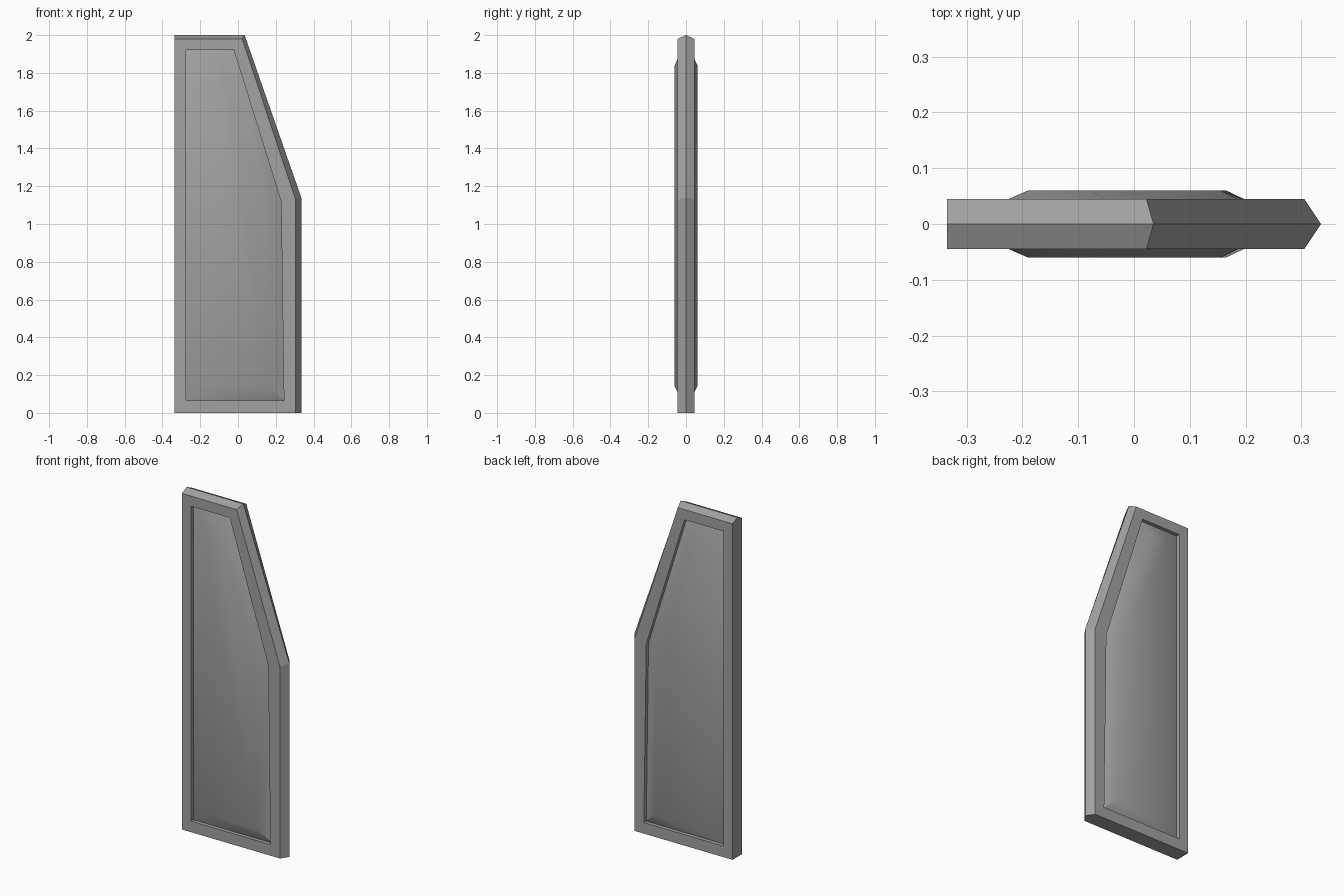
import bpy
import bmesh
import math

cube = bpy.data.objects.get("Cube")
if cube:
    bpy.data.objects.remove(cube, do_unlink=True)

grey = bpy.data.materials.new("plain grey")
grey.use_nodes = True
colour = (0.36, 0.36, 0.36, 1)
grey.diffuse_color = colour
grey.node_tree.nodes["Principled BSDF"].inputs["Base Color"].default_value = colour

# Outlines in x, z: bottom left, bottom right, shoulder, top of slope, top left
RIDGE = [(-.335, 0), (.335, 0), (.335, 1.14), (.035, 2), (-.335, 2)]
RIM = [(-.335, 0), (.305, 0), (.305, 1.13), (.022, 1.98), (-.335, 1.98)]
OPENING = [(-.275, .065), (.243, .065), (.228, 1.12), (-.022, 1.92), (-.275, 1.92)]
PLATEAU = [(-.19, .14), (.165, .14), (.155, 1.1), (-.078, 1.84), (-.19, 1.84)]


def loft(name, rings, ring_closed):
    """Join outlines placed at given depths, as a closed ring or with end caps."""
    bm = bmesh.new()
    loops = [[bm.verts.new((x, y, z)) for x, z in outline] for outline, y in rings]
    pairs = list(zip(loops, loops[1:]))
    if ring_closed:
        pairs.append((loops[-1], loops[0]))
    else:
        bm.faces.new(loops[0])
        bm.faces.new(loops[-1])
    for a, b in pairs:
        for i in range(len(a)):
            j = (i + 1) % len(a)
            bm.faces.new((a[i], a[j], b[j], b[i]))
    # The ridge meets the rim at the square bottom and hinge corners
    bmesh.ops.dissolve_degenerate(bm, edges=bm.edges, dist=1e-5)
    bmesh.ops.recalc_face_normals(bm, faces=bm.faces)
    mesh = bpy.data.meshes.new(name)
    bm.to_mesh(mesh)
    bm.free()
    mesh.materials.append(grey)
    obj = bpy.data.objects.new(name, mesh)
    bpy.context.collection.objects.link(obj)
    return obj


# Frame with a pointed outer edge on the top, slope and right side
loft("frame", [(RIDGE, 0), (RIM, -.045), (OPENING, -.045),
               (OPENING, .045), (RIM, .045)], True)

# Raised panel sunk into the frame, bulging on both faces
panel = loft("raised_panel", [(PLATEAU, -.06), (OPENING, -.023),
                              (OPENING, .023), (PLATEAU, .06)], False)
bpy.ops.object.select_all(action="DESELECT")
panel.select_set(True)
bpy.context.view_layer.objects.active = panel
bpy.ops.object.shade_smooth_by_angle(angle=math.radians(35))
